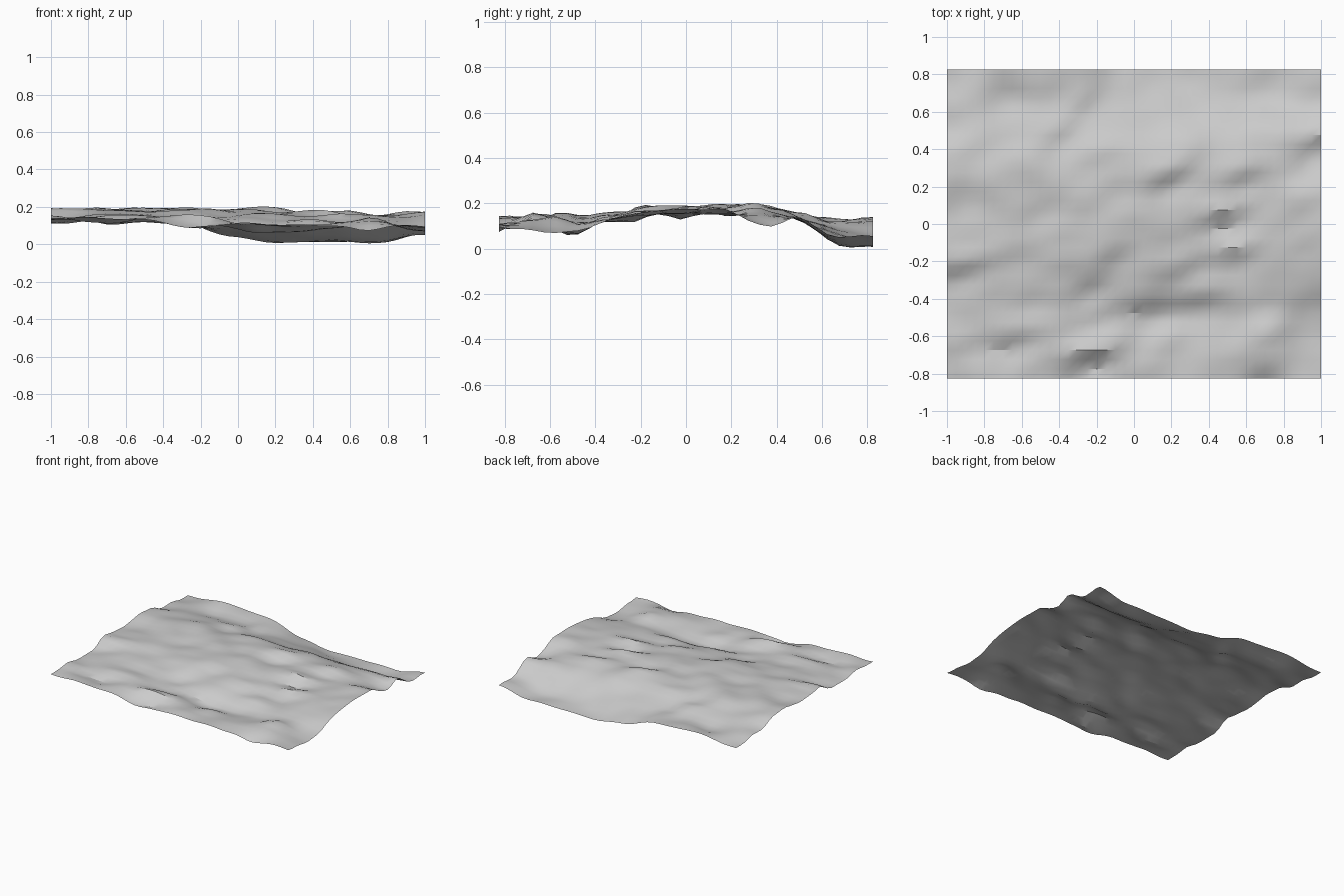
import bpy
import bmesh
import math
from mathutils import Vector, noise

cube = bpy.data.objects.get("Cube")
if cube:
    bpy.data.objects.remove(cube, do_unlink=True)

HALF_X, HALF_Y = 1.0, 0.825
COLUMNS, ROWS = 40, 33

# Broad relief in hundredths: rows run front to back, columns along +x
RELIEF = [
    [14, 14, 13, 11, 11, 11, 10, 9, 10],
    [15, 13, 15, 13, 11, 10, 11, 13, 8],
    [13, 14, 14, 12, 9, 7, 9, 11, 7],
    [14, 16, 15, 13, 14, 13, 12, 13, 13],
    [18, 18, 17, 18, 16, 15, 14, 15, 17],
    [17, 18, 18, 19, 18, 17, 15, 15, 17],
    [18, 18, 18, 19, 18, 17, 16, 16, 17],
    [19, 19, 19, 18, 19, 18, 16, 15, 11],
    [15, 15, 15, 14, 14, 13, 13, 13, 12],
    [12, 13, 12, 10, 8, 5, 3, 2, 6],
    [11, 13, 13, 10, 4, 1, 2, 1, 5],
]

# Small steep banks falling towards the front: x, y, half width, strength
BANKS = [
    (-.92, -.25, .13, .05), (-.22, -.72, .15, .055), (.18, -.43, .2, .035),
    (.48, .03, .15, .05), (.57, -.17, .12, .05), (.2, .24, .1, .05),
    (.58, .24, .1, .05), (-.38, .48, .1, .04), (-.28, .62, .08, .035),
    (.97, .43, .07, .035), (.2, .41, .14, .03), (-.15, .37, .12, .035),
    (-.1, -.16, .12, .04), (-.6, -.62, .13, .04), (-.23, -.33, .1, .04),
    (.17, -.64, .1, .035), (.27, -.24, .12, .025), (.1, -.78, .1, .03),
    (-.9, -.65, .12, .03), (.68, -.79, .1, .025), (.92, -.1, .1, .03),
    (-.6, -.42, .12, .025), (-.22, -.53, .1, .025), (.75, -.6, .12, .025),
    (-.65, .73, .12, .02), (-.5, .1, .12, .02),
]
BANK_DEPTH = 0.08
BANK_SKEW = 0.15


def spline(values, t):
    """Smooth curve through evenly spaced values, t from 0 to 1."""
    last = len(values) - 1
    i = min(int(t * last), last - 1)
    f = t * last - i
    a, b, c, d = (values[min(max(k, 0), last)] for k in range(i - 1, i + 3))
    return b + f * ((c - a) + f * ((2*a - 5*b + 4*c - d)
                                   + f * (3*(b - c) + d - a))) / 2


def height(x, y):
    u, v = (x / HALF_X + 1) / 2, (y / HALF_Y + 1) / 2
    z = spline([spline(row, u) for row in RELIEF], v) / 100
    for bx, by, width, strength in BANKS:
        s = (x - bx) / width
        t = (y - by - BANK_SKEW * (x - bx)) / BANK_DEPTH
        z += strength * t * math.exp(-s * s - t * t)
    # fine rolling bumps
    return z + 0.02 * noise.noise(Vector((x * 5, y * 7, 3)))


# Terrain sheet, each cell split along the same diagonal
bm = bmesh.new()
grid = []
for j in range(ROWS + 1):
    y = HALF_Y * (2 * j / ROWS - 1)
    xs = [HALF_X * (2 * i / COLUMNS - 1) for i in range(COLUMNS + 1)]
    # dips stop at the floor
    grid.append([bm.verts.new((x, y, max(height(x, y), 0))) for x in xs])
for near, far in zip(grid, grid[1:]):
    for i in range(COLUMNS):
        bm.faces.new((near[i], near[i + 1], far[i + 1]))
        bm.faces.new((near[i], far[i + 1], far[i]))
for face in bm.faces:
    face.smooth = True

mesh = bpy.data.meshes.new("terrain")
bm.to_mesh(mesh)
bm.free()
mesh.set_sharp_from_angle(angle=math.radians(30))

# Plain grey material
grey = bpy.data.materials.new("light grey")
grey.use_nodes = True
colour = (0.6, 0.6, 0.6, 1)
grey.diffuse_color = colour
grey.node_tree.nodes["Principled BSDF"].inputs["Base Color"].default_value = colour
mesh.materials.append(grey)

terrain = bpy.data.objects.new("terrain", mesh)
bpy.context.collection.objects.link(terrain)
